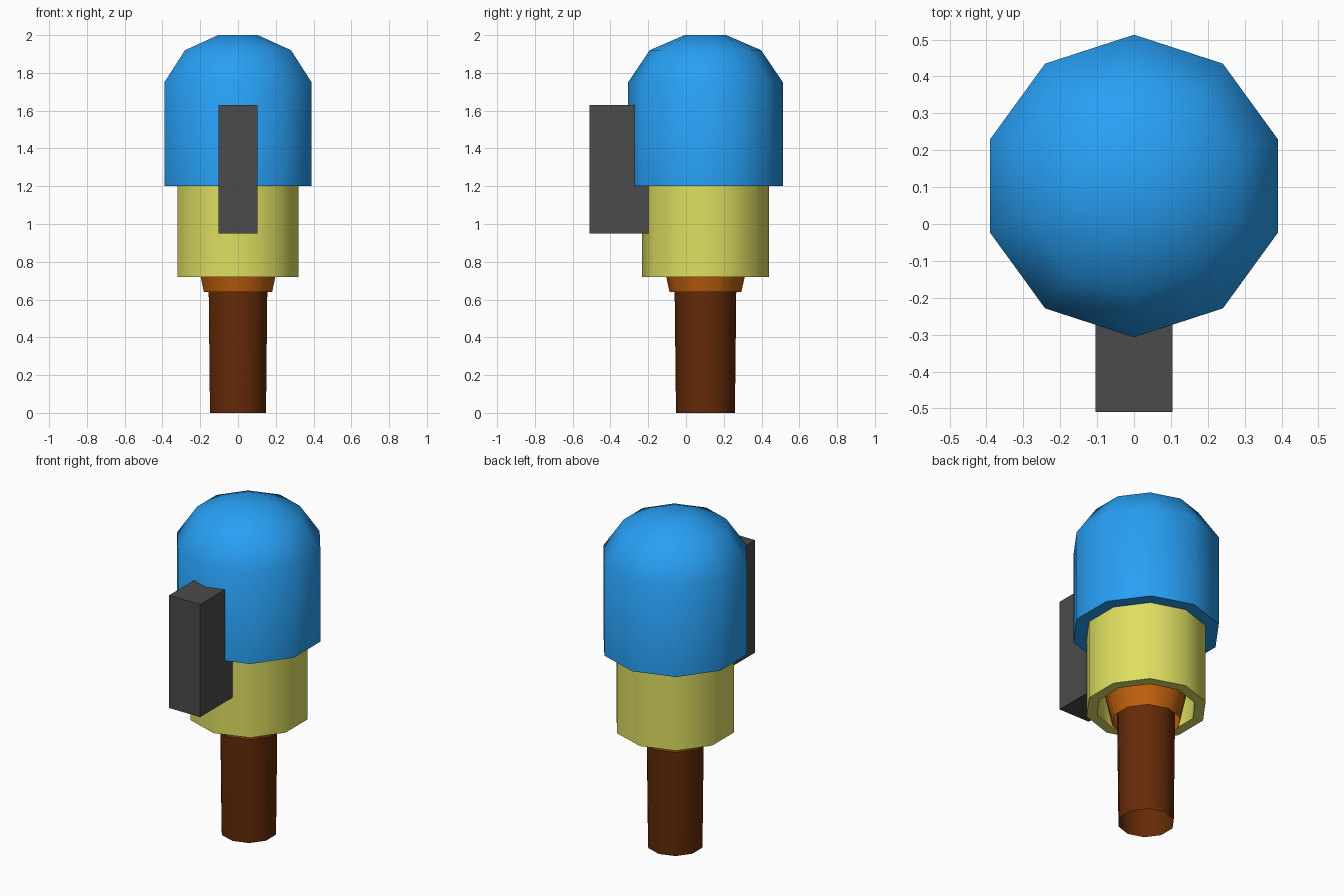
import bpy, bmesh, math

if "Cube" in bpy.data.objects:
    bpy.data.objects.remove(bpy.data.objects["Cube"])

SIDES = 10
AXIS_Y = 0.103


def linear(rgb):
    return [(c / 255) ** 2.2 for c in rgb] + [1]


def finish(name, bm, rgb, smooth=True):
    bmesh.ops.recalc_face_normals(bm, faces=bm.faces)
    mesh = bpy.data.meshes.new(name)
    bm.to_mesh(mesh)
    bm.free()
    mat = bpy.data.materials.new(name + "_colour")
    mat.diffuse_color = linear(rgb)
    mat.use_nodes = True
    mat.node_tree.nodes["Principled BSDF"].inputs["Base Color"].default_value = mat.diffuse_color
    mesh.materials.append(mat)
    ob = bpy.data.objects.new(name, mesh)
    bpy.context.collection.objects.link(ob)
    if smooth:
        bpy.ops.object.select_all(action='DESELECT')
        bpy.context.view_layer.objects.active = ob
        ob.select_set(True)
        bpy.ops.object.shade_smooth_by_angle(angle=math.radians(50))
    return ob


def lathe(name, profile, rgb, cap_first=False, cap_last=False):
    """Ten-sided turned part from (radius, z) points."""
    bm = bmesh.new()
    rings = []
    for r, z in profile:
        angles = [math.pi / 2 + 2 * math.pi * i / SIDES for i in range(SIDES)]
        rings.append([bm.verts.new((r * math.cos(a), AXIS_Y + r * math.sin(a), z)) for a in angles])
    for low, high in zip(rings, rings[1:]):
        for i in range(SIDES):
            j = (i + 1) % SIDES
            bm.faces.new((low[i], low[j], high[j], high[i]))
    if cap_first:
        bm.faces.new(rings[0])
    if cap_last:
        bm.faces.new(rings[-1])
    return finish(name, bm, rgb)


# Domed upper cover with its underside lip
lathe("dome_cover", [(0.335, 1.2), (0.41, 1.2), (0.41, 1.75), (0.295, 1.92), (0.11, 2.0)],
      (44, 158, 244), cap_last=True)

# Yellow sleeve, hollow from below
lathe("sleeve", [(0.336, 1.2), (0.336, 0.72), (0.275, 0.72), (0.275, 0.98)],
      (222, 222, 98), cap_last=True)

# Flared collar around the top of the stem, open below
lathe("collar", [(0.19, 0.64), (0.265, 0.98)], (188, 96, 20))

# Slightly tapered stem, an open tube
lathe("stem", [(0.156, 0.0), (0.164, 0.72)], (100, 46, 16), cap_last=True)

# Grey block on the front
bm = bmesh.new()
bmesh.ops.create_cube(bm, size=1)
bmesh.ops.scale(bm, vec=(0.208, 0.32, 0.68), verts=bm.verts)
bmesh.ops.translate(bm, vec=(0, -0.35, 1.29), verts=bm.verts)
finish("front_block", bm, (76, 76, 76), smooth=False)
